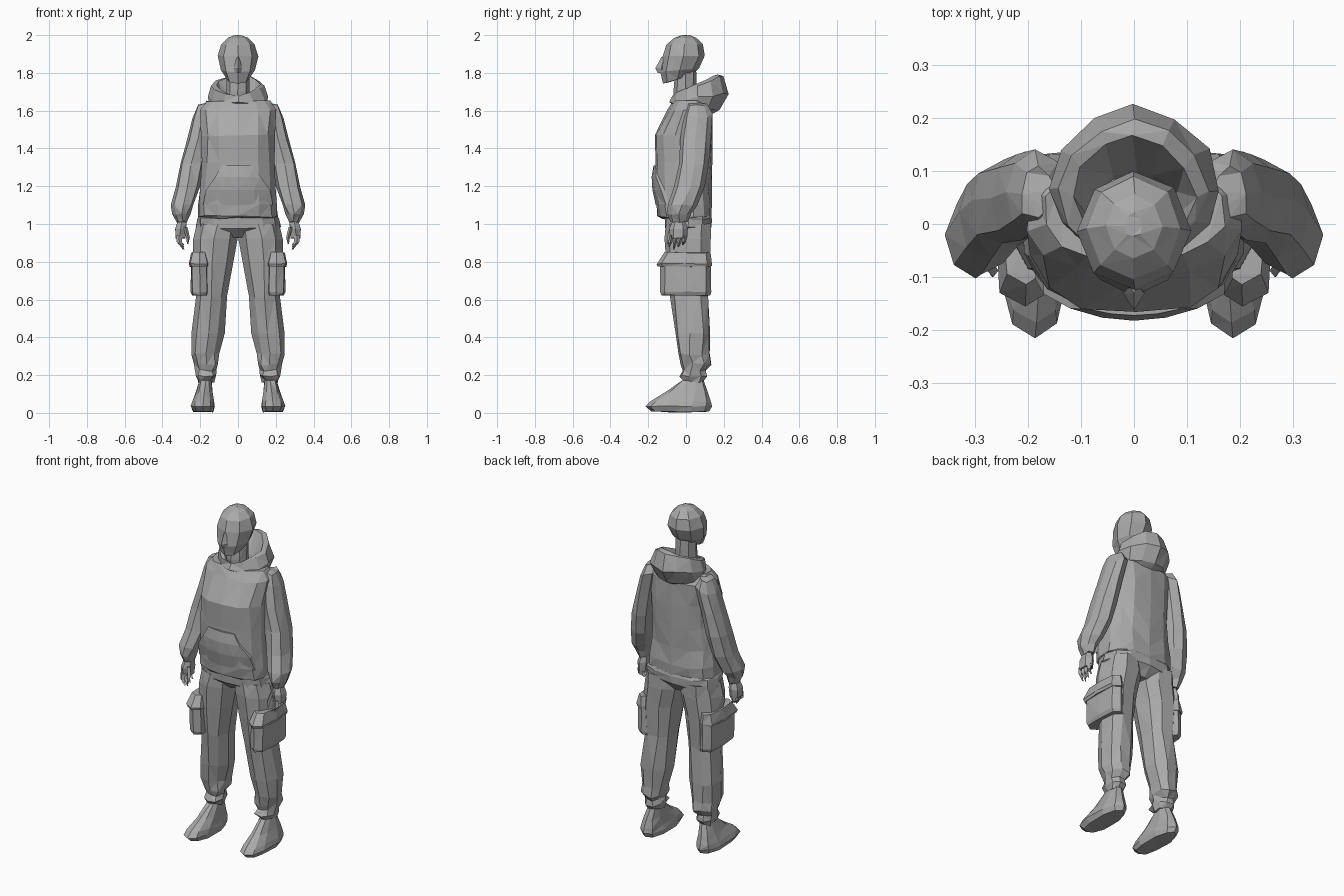
import bpy, bmesh, math, random

mat = bpy.data.materials.new("plain grey")
mat.diffuse_color = (0.4, 0.4, 0.4, 1)


def finish(name, bm):
    bmesh.ops.recalc_face_normals(bm, faces=bm.faces)
    bmesh.ops.triangulate(bm, faces=bm.faces)
    me = bpy.data.meshes.new(name)
    bm.to_mesh(me)
    bm.free()
    me.materials.append(mat)
    ob = bpy.data.objects.new(name, me)
    bpy.context.collection.objects.link(ob)
    return ob


def loft(name, rings, n=10, p=2.5, side=1, jitter=0.005):
    """Stack rings (z, x0, x1, y0, y1, slope along y, slope along x) into a closed skin."""
    random.seed(len(name.split("_", 1)[-1]) + 7)
    bm = bmesh.new()
    loops = []
    for r in rings:
        z, x0, x1, y0, y1, sy, sx = (tuple(r) + (0, 0))[:7]
        loop = []
        for i in range(n):
            a = math.tau * i / n - math.pi / 2
            c, s = math.cos(a), math.sin(a)
            dx = math.copysign(abs(c) ** (2 / p), c) * (x1 - x0) / 2
            dy = math.copysign(abs(s) ** (2 / p), s) * (y1 - y0) / 2
            j = [random.uniform(-jitter, jitter) for _ in range(3)]
            loop.append(bm.verts.new((side * ((x0 + x1) / 2 + dx + j[0]),
                                      (y0 + y1) / 2 + dy + j[1],
                                      z + sy * dy + sx * dx + j[2])))
        loops.append(loop)
    for a, b in zip(loops, loops[1:]):
        for i in range(n):
            k = (i + 1) % n
            bm.faces.new((a[i], a[k], b[k], b[i]))
    bm.faces.new(loops[0])
    bm.faces.new(loops[-1])
    return finish(name, bm)


def pair(name, rings, **kw):
    for side, word in ((1, "left"), (-1, "right")):
        loft(f"{word}_{name}", rings, side=side, **kw)


# Head, nose and neck
loft("head", [(1.765, -.058, .058, -.122, .03, .3), (1.815, -.09, .09, -.135, .068, .1),
              (1.89, -.106, .106, -.125, .1), (1.95, -.088, .088, -.105, .09),
              (1.985, -.052, .052, -.065, .055), (2.0, -.015, .015, -.025, .02)],
     n=8, p=2, jitter=.002)
loft("nose", [(1.80, -.018, .018, -.15, -.1), (1.825, -.02, .02, -.162, -.1),
              (1.885, -.008, .008, -.13, -.1)], n=4, p=2, jitter=0)
loft("neck", [(1.6, -.075, .075, -.06, .07), (1.7, -.06, .06, -.065, .055),
              (1.81, -.06, .06, -.06, .055)], n=8, p=2, jitter=.003)

# Hood: a thick collar, rising and pointed at the back
loft("hood", [(1.61, -.08, .08, -.06, .08), (1.66, -.09, .09, -.06, .1, .2),
              (1.735, -.115, .115, -.065, .17, .45), (1.735, -.14, .14, -.075, .2, .38),
              (1.67, -.165, .165, -.085, .22, .15), (1.62, -.15, .15, -.08, .18, -.15),
              (1.60, -.11, .11, -.06, .13, -.25)], n=12, p=1.75, jitter=.006)

# Sweatshirt body
TORSO = [(1.03, -.19, .19, -.135, .125), (1.04, -.212, .212, -.148, .138),
         (1.10, -.212, .212, -.155, .14), (1.2, -.205, .205, -.16, .132),
         (1.33, -.195, .195, -.163, .137), (1.47, -.195, .195, -.167, .142),
         (1.6, -.205, .205, -.095, .138), (1.65, -.17, .17, -.065, .11)]
loft("sweatshirt_body", TORSO, n=14, p=2.6)

# Front pouch: a curved panel widening towards the hem
bm = bmesh.new()
rows = []
for z, w, y in ((1.31, .085, -.172), (1.25, .12, -.182), (1.18, .17, -.178), (1.1, .185, -.16)):
    rows.append([(bm.verts.new((w * u, y + 1.6 * (w * u) ** 2, z)),
                  bm.verts.new((w * u, y + 1.6 * (w * u) ** 2 + .05, z)))
                 for u in (-1, -.5, 0, .5, 1)])
for a, b in zip(rows, rows[1:]):
    for i in range(4):
        for d in (0, 1):
            bm.faces.new((a[i][d], a[i + 1][d], b[i + 1][d], b[i][d]))
    for i in (0, 4):
        bm.faces.new((a[i][0], b[i][0], b[i][1], a[i][1]))
for r in (rows[0], rows[-1]):
    for i in range(4):
        bm.faces.new((r[i][0], r[i + 1][0], r[i + 1][1], r[i][1]))
finish("front_pouch", bm)

# Sleeves with gathered cuffs
pair("sleeve", [(1.635, .15, .215, .01, .11, 0, -.2), (1.58, .125, .24, -.015, .137, 0, -.3),
                (1.45, .155, .273, -.03, .133), (1.32, .18, .308, -.04, .12),
                (1.2, .2, .335, -.065, .1), (1.1, .235, .352, -.095, .06),
                (1.055, .255, .345, -.1, .03), (1.01, .268, .325, -.08, .005)],
     n=8, p=2.2, jitter=.006)

# Hands: palm, four fingers and a thumb
pair("palm", [(1.03, .272, .318, -.065, -.01), (.975, .27, .338, -.09, .01),
              (.925, .275, .335, -.085, .005)], n=6, p=2.2, jitter=.002)
for i in range(4):
    y = -.078 + i * .024
    tip = .865 + .012 * abs(i - 1)
    pair(f"finger_{i + 1}", [(.94, .295, .328, y - .011, y + .011),
                             (.905, .297, .325, y - .014, y + .006),
                             (tip, .284, .292, y - .015, y - .008)], n=4, p=2, jitter=0)
pair("thumb", [(.985, .268, .29, -.085, -.055), (.93, .255, .275, -.1, -.075),
               (.895, .263, .27, -.1, -.092)], n=4, p=2, jitter=0)

# Trousers: hips, then legs ending in bunched ankles
loft("trouser_hips", [(1.05, -.2, .2, -.115, .13), (1.03, -.218, .218, -.118, .138),
                      (.98, -.225, .225, -.112, .138), (.93, -.1, .1, -.06, .09)],
     n=12, p=2.6)
pair("trouser_leg", [(1.0, .005, .22, -.11, .135), (.92, .006, .235, -.11, .135),
                     (.8, .028, .238, -.105, .13), (.62, .055, .23, -.09, .122),
                     (.42, .075, .243, -.06, .13), (.31, .098, .243, -.04, .125),
                     (.26, .105, .235, -.035, .132), (.225, .12, .228, -.02, .105),
                     (.195, .112, .23, -.042, .112), (.165, .13, .21, -.02, .09)],
     n=9, p=2.3, jitter=.007)

# Side cargo pockets with overhanging flaps
pair("cargo_pocket", [(.622, .16, .243, -.132, .128), (.64, .155, .25, -.138, .132),
                      (.79, .158, .25, -.138, .132)], n=8, p=3.5, jitter=.003)
pair("pocket_flap", [(.775, .152, .256, -.152, .135), (.79, .152, .26, -.154, .137),
                     (.85, .165, .246, -.115, .13)], n=8, p=3.5, jitter=.003)

# Shoes sloping from ankle to toe
pair("shoe", [(.006, .132, .238, -.185, .12), (.035, .122, .25, -.216, .136),
              (.06, .126, .246, -.185, .134), (.11, .135, .225, -.105, .118),
              (.172, .14, .205, -.025, .092)], n=10, p=2.5, jitter=.003)
